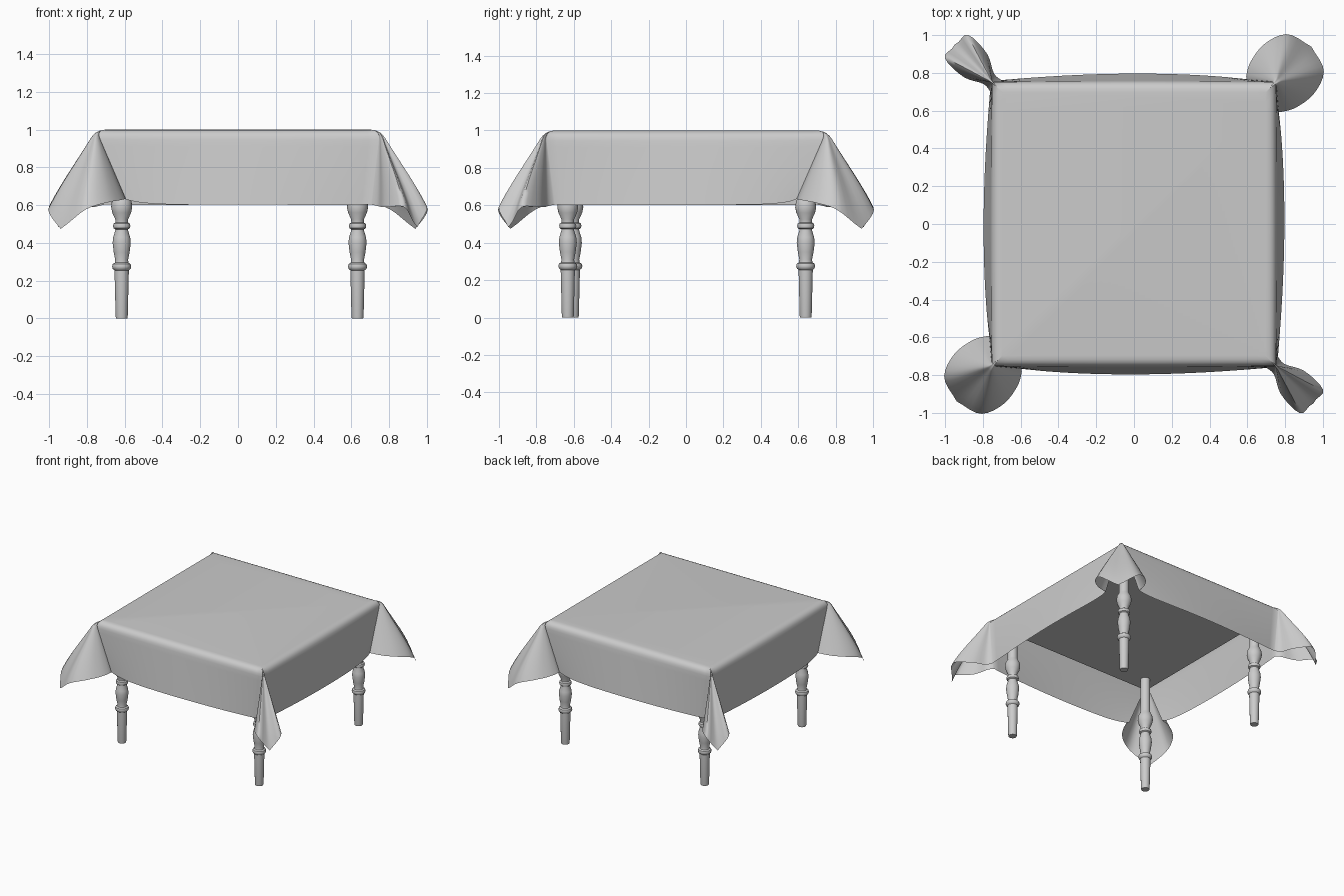
import bpy, bmesh, math
from mathutils import Vector

if "Cube" in bpy.data.objects:
    bpy.data.objects.remove(bpy.data.objects["Cube"])

HALF, TOP, DROP, ROUND = 0.752, 1.0, 0.40, 0.055

# Hem offsets from a table corner: (outward from this side, towards next side, z)
WIDE = [(.015, -.16, -.365), (.095, -.135, -.36), (.195, -.065, -.38), (.24, .05, -.40), (.185, .185, -.52)]
NARROW = [(.01, -.05, -.40), (.045, -.01, -.40), (.145, .025, -.40), (.238, .12, -.39), (.195, .195, -.51)]


def spline(pts, t):
    """Catmull-Rom through pts, t in 0..1"""
    n = len(pts) - 1
    i = min(int(t * n), n - 1)
    f = t * n - i
    p0, p1, p2, p3 = (pts[max(0, min(n, i + k))] for k in (-1, 0, 1, 2))
    return 0.5 * (2 * p1 + (p2 - p0) * f + (2 * p0 - 5 * p1 + 4 * p2 - p3) * f * f
                  + (3 * p1 - p0 - 3 * p2 + p3) * f ** 3)


def cloth_columns():
    """(inner point, rim point, direction, length, belly) all round the table edge"""
    cols = []
    for k in range(4):
        a = k * math.pi / 2
        n = Vector((round(math.cos(a)), round(math.sin(a)), 0))
        t = Vector((-n.y, n.x, 0))
        here, prev = (WIDE, NARROW) if k % 2 == 0 else (NARROW, WIDE)
        # straight side
        steps = 28
        for i in range(steps):
            s = i / steps
            rim = n * HALF + t * HALF * (2 * s - 1)
            inner = n * (HALF - ROUND) + t * (HALF - ROUND) * (2 * s - 1)
            out = prev[0][0] * (1 - s) + here[0][0] * s + .03 * math.sin(math.pi * s)
            along = -prev[0][1] * (1 - s) ** 5 + here[0][1] * s ** 5
            d = n * out + t * along + Vector((0, 0, -.38))
            cols.append((inner, rim, d.normalized(), DROP, Vector()))
        # hanging corner fold, mirrored about the diagonal
        half = [n * p[0] + t * p[1] + Vector((0, 0, p[2])) for p in here]
        other = [t * p[0] + n * p[1] + Vector((0, 0, p[2])) for p in here[:-1]]
        dirs = [v.normalized() for v in half + other[::-1]]
        steps = 32
        for i in range(steps):
            f = i / steps
            phi = f * math.pi / 2
            length = DROP / max(math.cos(phi), math.sin(phi))
            length *= 1 + .04 * math.sin(2 * phi) ** 4
            cols.append(((n + t) * (HALF - ROUND), (n + t) * HALF,
                         spline(dirs, f).normalized(), length,
                         (n + t) * .05 * math.sin(2 * phi) ** 2))
    return cols


def make_cloth():
    bm = bmesh.new()
    z = Vector((0, 0, TOP))
    grid = []
    for inner, rim, d, length, belly in cloth_columns():
        end = rim + d * ROUND
        pts = []
        for j in range(6):
            f = j / 5
            pts.append(inner * (1 - f) ** 2 + rim * 2 * f * (1 - f) + end * f * f)
        for j in range(1, 11):
            s = j / 10
            pts.append(rim + d * (ROUND + (length - ROUND) * s) + belly * s * s * (1 - s))
        grid.append([bm.verts.new(p + z) for p in pts])
    m = len(grid)
    for i in range(m):
        a, b = grid[i], grid[(i + 1) % m]
        for j in range(len(a) - 1):
            bm.faces.new((a[j], a[j + 1], b[j + 1], b[j]))
    bm.faces.new([c[0] for c in grid])
    bmesh.ops.remove_doubles(bm, verts=bm.verts, dist=1e-5)
    bmesh.ops.recalc_face_normals(bm, faces=bm.faces)
    finish(bm, "tablecloth", 60)


def finish(bm, name, angle):
    me = bpy.data.meshes.new(name)
    bm.to_mesh(me)
    bm.free()
    ob = bpy.data.objects.new(name, me)
    bpy.context.collection.objects.link(ob)
    bpy.ops.object.select_all(action='DESELECT')
    ob.select_set(True)
    bpy.context.view_layer.objects.active = ob
    bpy.ops.object.shade_smooth_by_angle(angle=math.radians(angle))
    return ob


# Turned leg profile: (radius, height)
LEG = [(0, 0), (.030, 0), (.032, .01), (.038, .255), (.047, .262), (.051, .275), (.047, .288),
       (.036, .295), (.034, .31), (.042, .35), (.048, .40), (.045, .43), (.034, .465), (.034, .472),
       (.043, .478), (.046, .49), (.043, .502), (.033, .508), (.034, .525), (.050, .56),
       (.056, .59), (.052, .62), (.038, .645), (.036, .66), (.036, .935), (0, .935)]


def make_leg(name, x, y):
    bm = bmesh.new()
    verts = [bm.verts.new((r, 0, h)) for r, h in LEG]
    edges = [bm.edges.new(e) for e in zip(verts, verts[1:])]
    bmesh.ops.spin(bm, geom=verts + edges, cent=(0, 0, 0), axis=(0, 0, 1),
                   angle=math.tau, steps=24, use_duplicate=False)
    bmesh.ops.remove_doubles(bm, verts=bm.verts, dist=1e-5)
    bmesh.ops.recalc_face_normals(bm, faces=bm.faces)
    finish(bm, name, 40).location = (x, y, 0)


make_cloth()

# Table board hidden under the cloth
bpy.ops.mesh.primitive_cube_add(size=1, location=(0, 0, .955))
board = bpy.context.object
board.name = "table_board"
board.scale = (1.44, 1.44, .05)

for name, x, y in (("front_left_leg", -.616, -.605), ("front_right_leg", .633, -.632),
                   ("back_left_leg", -.616, .64), ("back_right_leg", .633, .64)):
    make_leg(name, x, y)
